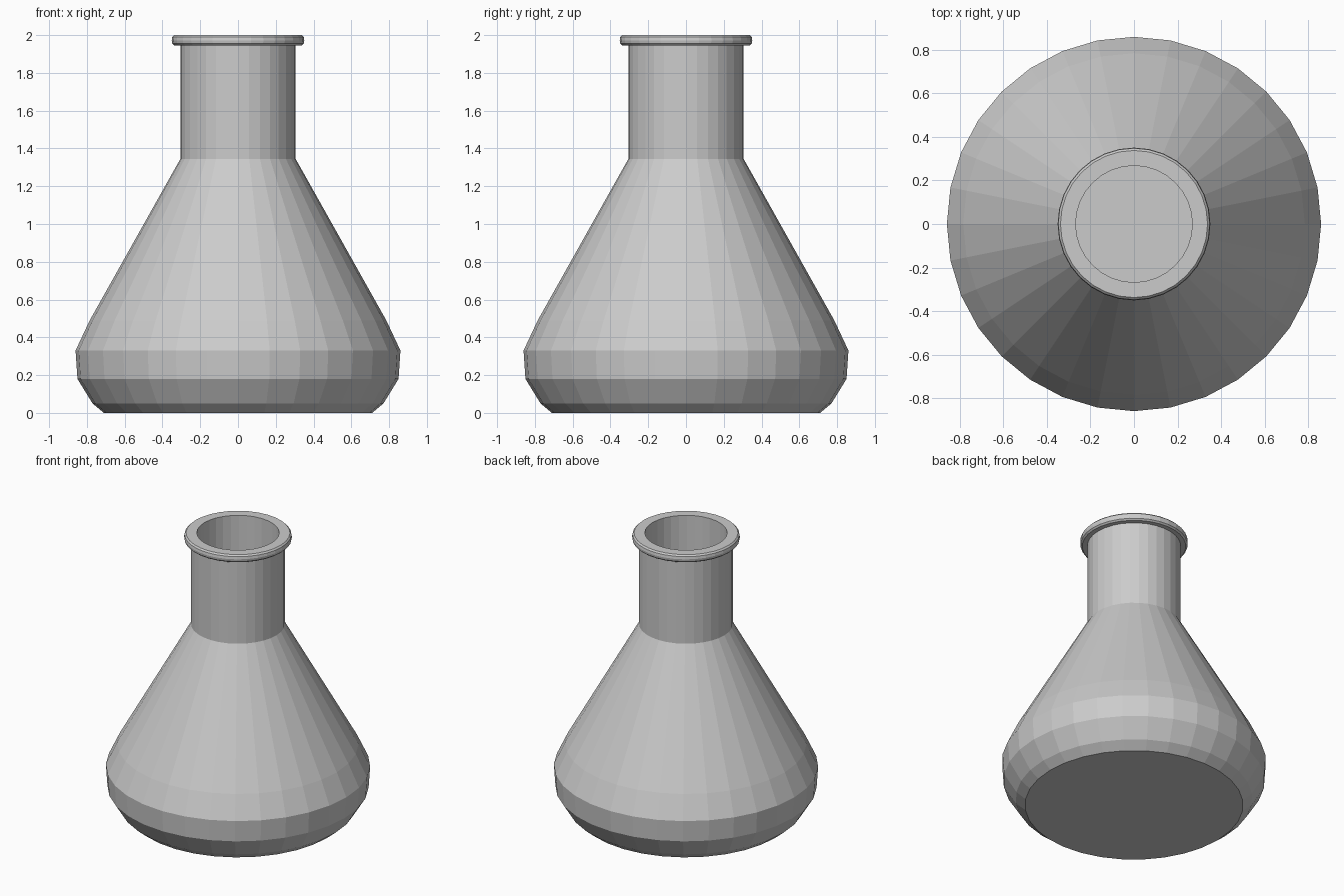
import bpy, bmesh, math

if "Cube" in bpy.data.objects:
    bpy.data.objects.remove(bpy.data.objects["Cube"])

SIDES = 32

# Outer wall from base centre up to the neck, then the rolled lip
outer = [(0, 0), (0.71, 0), (0.77, 0.05), (0.85, 0.18), (0.86, 0.33),
         (0.785, 0.49), (0.305, 1.345), (0.305, 1.945)]
lip = [(0.337, 1.945), (0.348, 1.955), (0.351, 1.972), (0.348, 1.99), (0.338, 2.0)]
# Inner wall from the mouth down to the inner floor
inner = [(0.268, 2.0), (0.268, 1.335), (0.75, 0.475), (0.825, 0.325),
         (0.815, 0.19), (0.745, 0.075), (0.695, 0.035), (0, 0.035)]


def lathe(name, profile, sides):
    """Spin an (r, z) profile around the z axis."""
    bm = bmesh.new()
    verts = [bm.verts.new((r, 0, z)) for r, z in profile]
    edges = [bm.edges.new(pair) for pair in zip(verts, verts[1:])]
    bmesh.ops.spin(bm, geom=verts + edges, cent=(0, 0, 0), axis=(0, 0, 1),
                   angle=math.tau, steps=sides, use_merge=False)
    bmesh.ops.remove_doubles(bm, verts=bm.verts, dist=0.0005)
    bmesh.ops.recalc_face_normals(bm, faces=bm.faces)
    mesh = bpy.data.meshes.new(name)
    bm.to_mesh(mesh)
    bm.free()
    obj = bpy.data.objects.new(name, mesh)
    bpy.context.collection.objects.link(obj)
    return obj


# Conical flask, flat shaded
lathe("flask", outer + lip + inner, SIDES)
